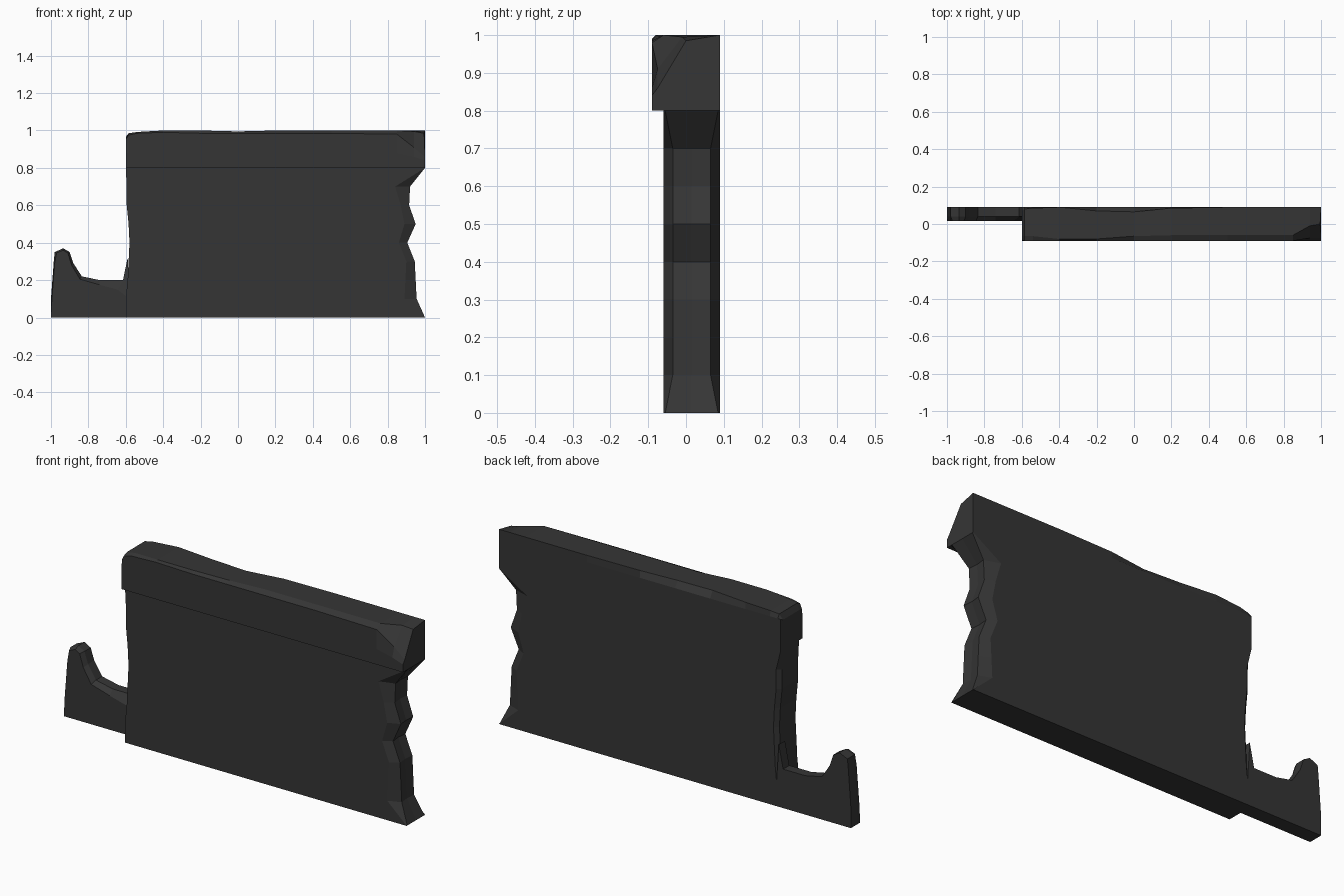
import bpy, bmesh

if "Cube" in bpy.data.objects:
    bpy.data.objects.remove(bpy.data.objects["Cube"])

stone = bpy.data.materials.new("dark stone")
stone.diffuse_color = (0.036, 0.036, 0.036, 1)
stone.use_nodes = True
stone.node_tree.nodes["Principled BSDF"].inputs["Base Color"].default_value = stone.diffuse_color


def loft(name, rings):
    """Skin equal-length rings into a closed, flat-shaded solid."""
    bm = bmesh.new()
    rows = [[bm.verts.new(p) for p in ring] for ring in rings]
    n = len(rows[0])
    for a, b in zip(rows, rows[1:]):
        for i in range(n):
            j = (i + 1) % n
            bm.faces.new((a[i], a[j], b[j], b[i]))
    bm.faces.new(rows[0])
    bm.faces.new(rows[-1])
    bmesh.ops.recalc_face_normals(bm, faces=bm.faces)
    mesh = bpy.data.meshes.new(name)
    bm.to_mesh(mesh)
    bm.free()
    mesh.materials.append(stone)
    ob = bpy.data.objects.new(name, mesh)
    bpy.context.collection.objects.link(ob)
    return ob


# Wall body: horizontal slices with a wavy left end and a broken right end
# (height, left x, right x at the faces, right x in the core)
slices = [(0, -.60, 1.0, 1.0), (.1, -.60, .89, .955), (.2, -.59, .895, .95),
          (.3, -.585, .90, .945), (.4, -.58, .86, .905), (.5, -.585, .89, .95),
          (.6, -.595, .87, .915), (.7, -.595, .84, .92), (.8, -.60, 1.0, 1.0)]
rings = []
for z, left, face, core in slices:
    d = 0.005 if z in (0, .8) else 0.025
    rings.append([(left, -.06, z), (face, -.06, z), (core, -.06 + d, z),
                  (core - .005 * (d > .01), .015, z), (core, .09 - d, z),
                  (face, .09, z), (left + .02 * (0 < z < .8), .09, z),
                  (left, .07, z)])
loft("wall_body", rings)

# Coping: cross-sections along x with worn top edges
# (x, front top y, back top y, front edge z, top z)
stations = [(-.585, -.065, .08, .975, .985), (-.54, -.065, .085, .985, .992),
            (-.4, -.08, .09, .99, 1), (-.2, -.08, .07, .985, 1),
            (0, -.065, .065, .985, .995), (.2, -.06, .085, .985, 1),
            (.5, -.06, .09, .985, 1), (.85, -.06, .09, .98, 1)]


def section(x, mid, edge, top, back):
    return [(x, -.09, .8), (x, *mid), (x, *edge), (x, *top), (x, *back),
            (x, .09, .965), (x, .09, .8)]


rings = [section(-.6, (-.09, .88), (-.085, .95), (-.06, .955), (.07, .955))]
rings += [section(x, (-.09, .88), (-.09, ze), (f, z), (b, z))
          for x, f, b, ze, z in stations]
rings += [section(.94, (-.09, .86), (-.075, .91), (-.01, .995), (.09, 1)),
          section(1, (-.09, .84), (-.075, .86), (-.06, .98), (.09, 1))]
rings[-1][3] = (.995, 0, .985)
loft("coping", rings)

# Broken stub: front outline pushed through the thin rear half of the wall
back = [(-1, 0), (-1, .1), (-.985, .3), (-.98, .35), (-.935, .37), (-.90, .35),
        (-.88, .29), (-.835, .22), (-.74, .2), (-.615, .2), (-.59, .32), (-.57, 0)]
front = [(-1, 0), (-.995, .1), (-.98, .29), (-.97, .345), (-.935, .36), (-.91, .345),
         (-.89, .28), (-.845, .205), (-.74, .175), (-.645, .15), (-.58, .1), (-.57, 0)]
loft("broken_stub", [[(x, y, z) for x, z in outline]
                     for y, outline in ((.015, front), (.04, back), (.09, back))])
